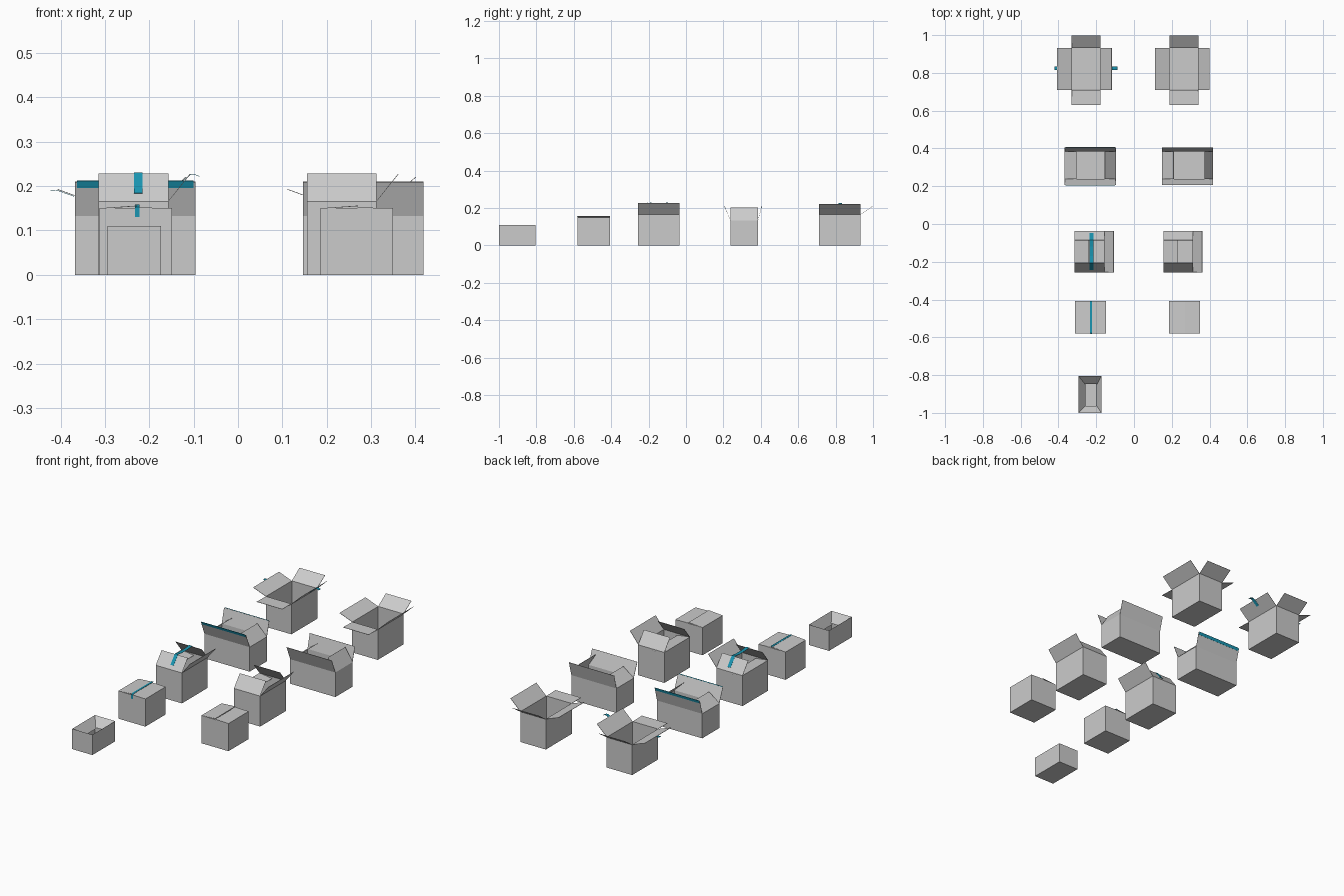
import bpy, bmesh
from mathutils import Vector

if "Cube" in bpy.data.objects:
    bpy.data.objects.remove(bpy.data.objects["Cube"])

OUT = {"left": Vector((-1, 0, 0)), "right": Vector((1, 0, 0)),
       "front": Vector((0, -1, 0)), "back": Vector((0, 1, 0))}

teal = bpy.data.materials.new("tape_teal")
teal.diffuse_color = (0.01, 0.30, 0.44, 1)
teal.use_nodes = True
teal.node_tree.nodes["Principled BSDF"].inputs["Base Color"].default_value = teal.diffuse_color


def add_object(name, bm, thickness, mat=None):
    me = bpy.data.meshes.new(name)
    bm.to_mesh(me)
    bm.free()
    ob = bpy.data.objects.new(name, me)
    bpy.context.collection.objects.link(ob)
    sol = ob.modifiers.new("thickness", "SOLIDIFY")
    sol.thickness = thickness
    sol.offset = -1
    if mat:
        me.materials.append(mat)
    return ob


def carton(name, x0, x1, y0, y1, h, flaps):
    """Open box; each flap is side: (outward reach, rise)."""
    bm = bmesh.new()
    bmesh.ops.create_cube(bm, size=1)
    for v in bm.verts:
        v.co = Vector((x0 if v.co.x < 0 else x1, y0 if v.co.y < 0 else y1,
                       0 if v.co.z < 0 else h))
    bm.normal_update()
    top = [f for f in bm.faces if f.normal.z > 0.9]
    bmesh.ops.delete(bm, geom=top, context="FACES_ONLY")
    centre = Vector(((x0 + x1) / 2, (y0 + y1) / 2, h))
    rims = [e for e in bm.edges if e.is_boundary]
    for e in rims:
        d = ((e.verts[0].co + e.verts[1].co) / 2 - centre).normalized()
        side = max(OUT, key=lambda s: OUT[s].dot(d))
        reach, rise = flaps[side]
        new = bmesh.ops.extrude_edge_only(bm, edges=[e])["geom"]
        for v in new:
            if isinstance(v, bmesh.types.BMVert):
                v.co += OUT[side] * reach + Vector((0, 0, rise))
    bm.normal_update()
    return add_object(name, bm, 0.0015)


def tape(name, path, axis, width):
    """Ribbon following path, widened along axis."""
    bm = bmesh.new()
    a = Vector(axis) * width / 2
    rows = [(bm.verts.new(Vector(p) - a), bm.verts.new(Vector(p) + a)) for p in path]
    for (p, q), (r, s) in zip(rows, rows[1:]):
        bm.faces.new((p, q, s, r))
    ob = add_object(name, bm, 0.001, teal)
    ob.modifiers[0].offset = 0


# Small open box with flaps tucked inside
carton("small_open_box", -0.294, -0.173, -1.0, -0.805, 0.11,
       {"left": (-0.037, -0.047), "right": (-0.027, -0.054),
        "front": (-0.037, -0.047), "back": (-0.042, -0.043)})

# Two columns of boxes: taped on the left, plain on the right
for label, dx in (("taped", 0.0), ("plain", 0.498)):
    # Closed box
    carton(label + "_closed_box", -0.312 + dx, -0.149 + dx, -0.58, -0.407, 0.15,
           {"left": (-0.084, 0.006), "right": (-0.08, 0.002),
            "front": (-0.08, -0.003), "back": (-0.08, -0.003)})
    # Half closed box
    s = dx - 0.028 if dx else 0
    s = 0.469 if dx else 0
    carton(label + "_half_closed_box", -0.314 + s, -0.157 + s, -0.256, -0.036, 0.165,
           {"left": (-0.075, -0.01), "right": (0.05, 0.062),
            "front": (-0.05, 0.063), "back": (-0.049, 0.063)})
    # Wide box with side flaps leaning in
    s = 0.514 if dx else 0
    carton(label + "_wide_box", -0.367 + s, -0.096 + s, 0.237, 0.385, 0.133,
           {"left": (-0.063, 0.047), "right": (-0.044, 0.07) if dx else (-0.058, 0.057),
            "front": (0.031, 0.076), "back": (0.021, 0.077)})
    # Fully open box
    s = 0.518 if dx else 0
    carton(label + "_open_box", -0.33 + s, -0.177 + s, 0.71, 0.932, 0.164,
           {"left": (0.077, 0.028), "right": (0.06, 0.056),
            "front": (0.079, 0.001), "back": (0.067, 0.045)})

# Tape over the closed box seam
tape("closed_box_tape", [(-0.227, -0.582, 0.13), (-0.227, -0.582, 0.153),
                         (-0.227, -0.575, 0.1575), (-0.227, -0.407, 0.1575)],
     (1, 0, 0), 0.011)

# Tape bridging the two raised flaps
tape("half_closed_box_tape", [(-0.225, -0.244, 0.184), (-0.225, -0.206, 0.230),
                              (-0.225, -0.17, 0.226), (-0.225, -0.12, 0.226),
                              (-0.225, -0.085, 0.230), (-0.225, -0.047, 0.182)],
     (1, 0, 0), 0.019)

# Tape along the wide box flap edges
tape("wide_box_front_tape", [(-0.2315, 0.2105, 0.196), (-0.2315, 0.2045, 0.212)],
     (1, 0, 0), 0.262)
tape("wide_box_back_tape", [(-0.2315, 0.4035, 0.196), (-0.2315, 0.4075, 0.212)],
     (1, 0, 0), 0.262)

# Loose tape ends under the open box side flaps
tape("open_box_left_tape", [(-0.37, 0.825, 0.177), (-0.405, 0.825, 0.1895),
                            (-0.422, 0.825, 0.191)], (0, 1, 0), 0.017)
tape("open_box_right_tape", [(-0.142, 0.825, 0.195), (-0.116, 0.825, 0.219),
                             (-0.108, 0.825, 0.225), (-0.097, 0.825, 0.226),
                             (-0.087, 0.825, 0.222)], (0, 1, 0), 0.017)
